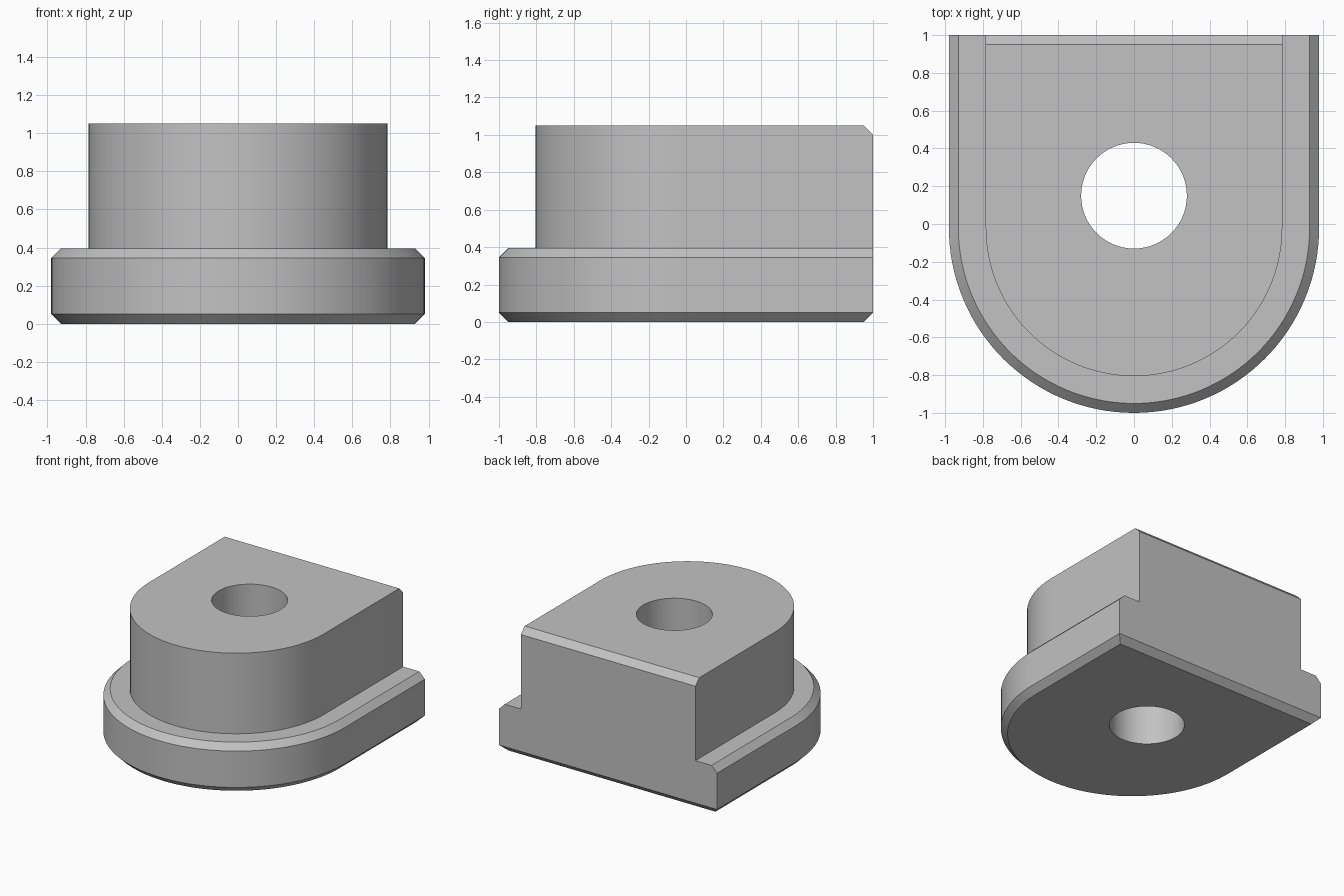
import bpy, bmesh
from math import cos, sin, pi

cube = bpy.data.objects.get("Cube")
if cube:
    bpy.data.objects.remove(cube, do_unlink=True)

SEGS = 64
CENTRE_Y = -0.02

grey = bpy.data.materials.new("plain grey")
grey.use_nodes = True
colour = (0.54, 0.54, 0.54, 1)
grey.diffuse_color = colour
grey.node_tree.nodes["Principled BSDF"].inputs["Base Color"].default_value = colour


def d_outline(bm, radius, back, z):
    """D-shaped ring: round at the front, straight sides, flat back."""
    pts = [(-radius, back)]
    for i in range(SEGS + 1):
        a = pi + pi * i / SEGS
        pts.append((radius * cos(a), CENTRE_Y + radius * sin(a)))
    pts.append((radius, back))
    return [bm.verts.new((x, y, z)) for x, y in pts]


# Chamfered flange and raised block, as (radius, back y, z) levels
levels = [
    (0.93, 0.95, 0), (0.98, 1, 0.05), (0.98, 1, 0.345), (0.93, 1, 0.395),
    (0.785, 1, 0.395), (0.785, 1, 1.0), (0.785, 0.95, 1.05),
]
bm = bmesh.new()
rings = [d_outline(bm, *level) for level in levels]
for low, high in zip(rings, rings[1:]):
    for i in range(len(low) - 1):
        bm.faces.new((low[i], low[i + 1], high[i + 1], high[i]))

# Flat back, its two chamfers, and the caps
upright = rings[1:-1]
bm.faces.new([r[-1] for r in upright] + [r[0] for r in reversed(upright)])
for low, high in (rings[:2], rings[-2:]):
    bm.faces.new((low[-1], low[0], high[0], high[-1]))
bm.faces.new(rings[0])
bm.faces.new(rings[-1])
bmesh.ops.recalc_face_normals(bm, faces=bm.faces)

mesh = bpy.data.meshes.new("flanged_block")
bm.to_mesh(mesh)
bm.free()
block = bpy.data.objects.new("flanged_block", mesh)
bpy.context.collection.objects.link(block)
mesh.materials.append(grey)

# Vertical through hole
bpy.ops.mesh.primitive_cylinder_add(vertices=64, radius=0.28, depth=2,
                                    location=(0, 0.15, 0.5))
cutter = bpy.context.object
cutter.name = "hole_cutter"
cutter.hide_render = True
cutter.data.materials.append(grey)
hole = block.modifiers.new("hole", 'BOOLEAN')
hole.operation = 'DIFFERENCE'
hole.solver = 'EXACT'
hole.object = cutter

bpy.ops.object.select_all(action='DESELECT')
block.select_set(True)
bpy.context.view_layer.objects.active = block
bpy.ops.object.modifier_apply(modifier=hole.name)
bpy.data.objects.remove(cutter, do_unlink=True)
bpy.ops.object.shade_smooth_by_angle(angle=pi / 6)
